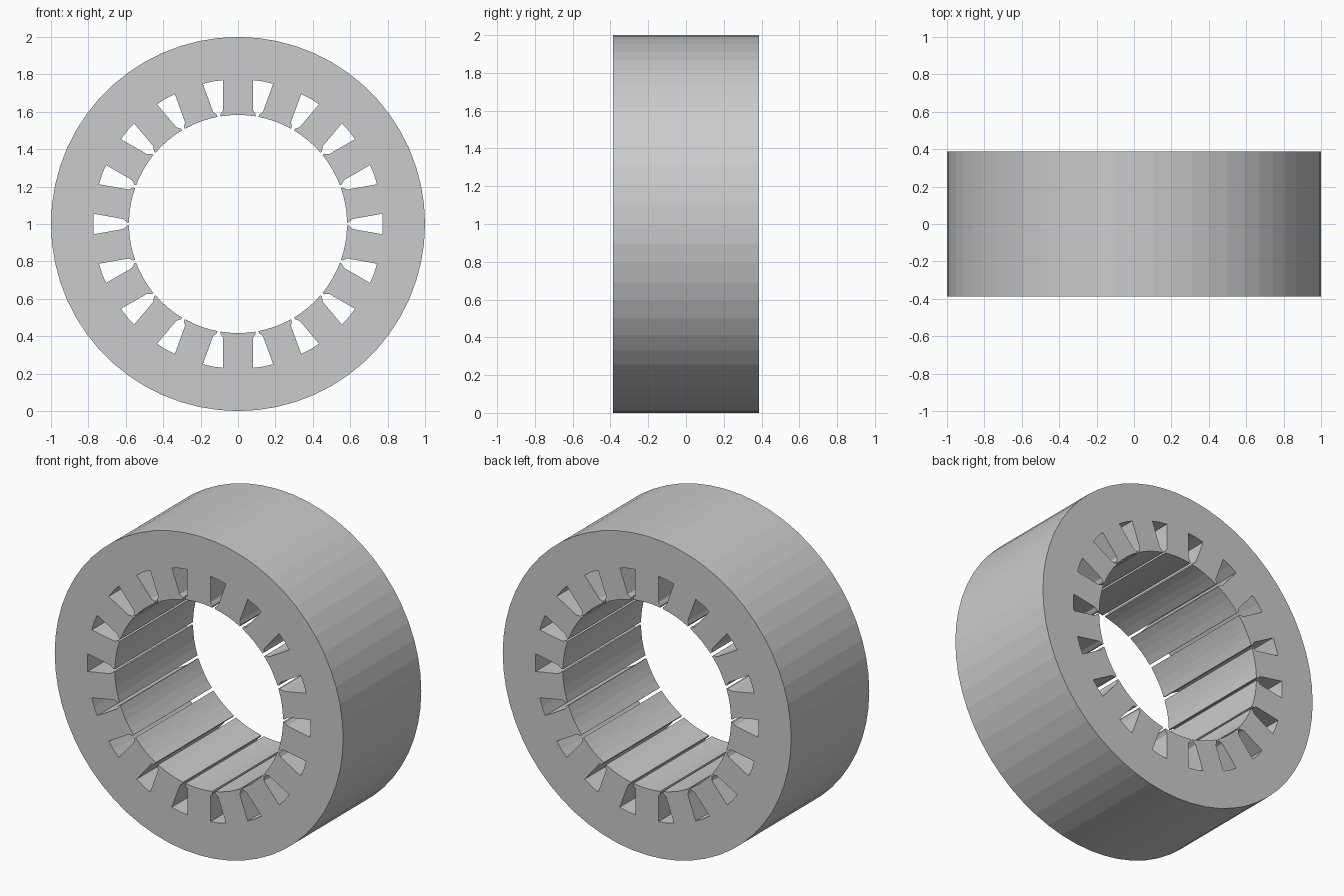
import bpy, bmesh
from math import sin, cos, tan, atan2, asin, hypot, radians, pi
from mathutils import Vector

if "Cube" in bpy.data.objects:
    bpy.data.objects.remove(bpy.data.objects["Cube"])

SLOTS, R_OUT, R_BORE, HALF_DEPTH = 18, 1.0, 0.583, 0.387
TOOTH_HALF = 0.08          # teeth have parallel sides
GAP = 0.009                # half width of the slot mouth
STEP = 2 * pi / SLOTS


def slot_half_width(r):
    return r * tan(STEP / 2) - TOOTH_HALF / cos(STEP / 2)


def polar(r, a):
    return (r * cos(a), r * sin(a))


# half slot outline in (radius, half width), from bore outwards
half = [(R_BORE, GAP), (0.594, GAP), (0.613, slot_half_width(0.613)),
        (0.771, slot_half_width(0.771))]
slot = [(r, -w) for r, w in half] + [(0.774, 0)] + [(r, w) for r, w in reversed(half)]

# inner outline: each slot followed by the curved tooth face
inner = []
mouth = asin(GAP / R_BORE)
for i in range(SLOTS):
    a = i * STEP
    inner += [polar(hypot(r, w), a + atan2(w, r)) for r, w in slot]
    span = STEP - 2 * mouth
    inner += [polar(R_BORE, a + mouth + span * k / 4) for k in (1, 2, 3)]

outer = [polar(R_OUT, radians(6 * i)) for i in range(60)]

# fill the ring face between both outlines and extrude it
bm = bmesh.new()
edges = []
for loop in (outer, inner):
    vs = [bm.verts.new((x, -HALF_DEPTH, z + 1)) for x, z in loop]
    edges += [bm.edges.new((vs[i], vs[(i + 1) % len(vs)])) for i in range(len(vs))]
bmesh.ops.triangle_fill(bm, edges=edges, use_beauty=True, normal=Vector((0, -1, 0)))
ext = bmesh.ops.extrude_face_region(bm, geom=bm.faces[:], use_keep_orig=True)
moved = [g for g in ext["geom"] if isinstance(g, bmesh.types.BMVert)]
bmesh.ops.translate(bm, verts=moved, vec=(0, 2 * HALF_DEPTH, 0))
bmesh.ops.recalc_face_normals(bm, faces=bm.faces[:])

mesh = bpy.data.meshes.new("stator_core")
bm.to_mesh(mesh)
bm.free()
bpy.context.collection.objects.link(bpy.data.objects.new("stator_core", mesh))
